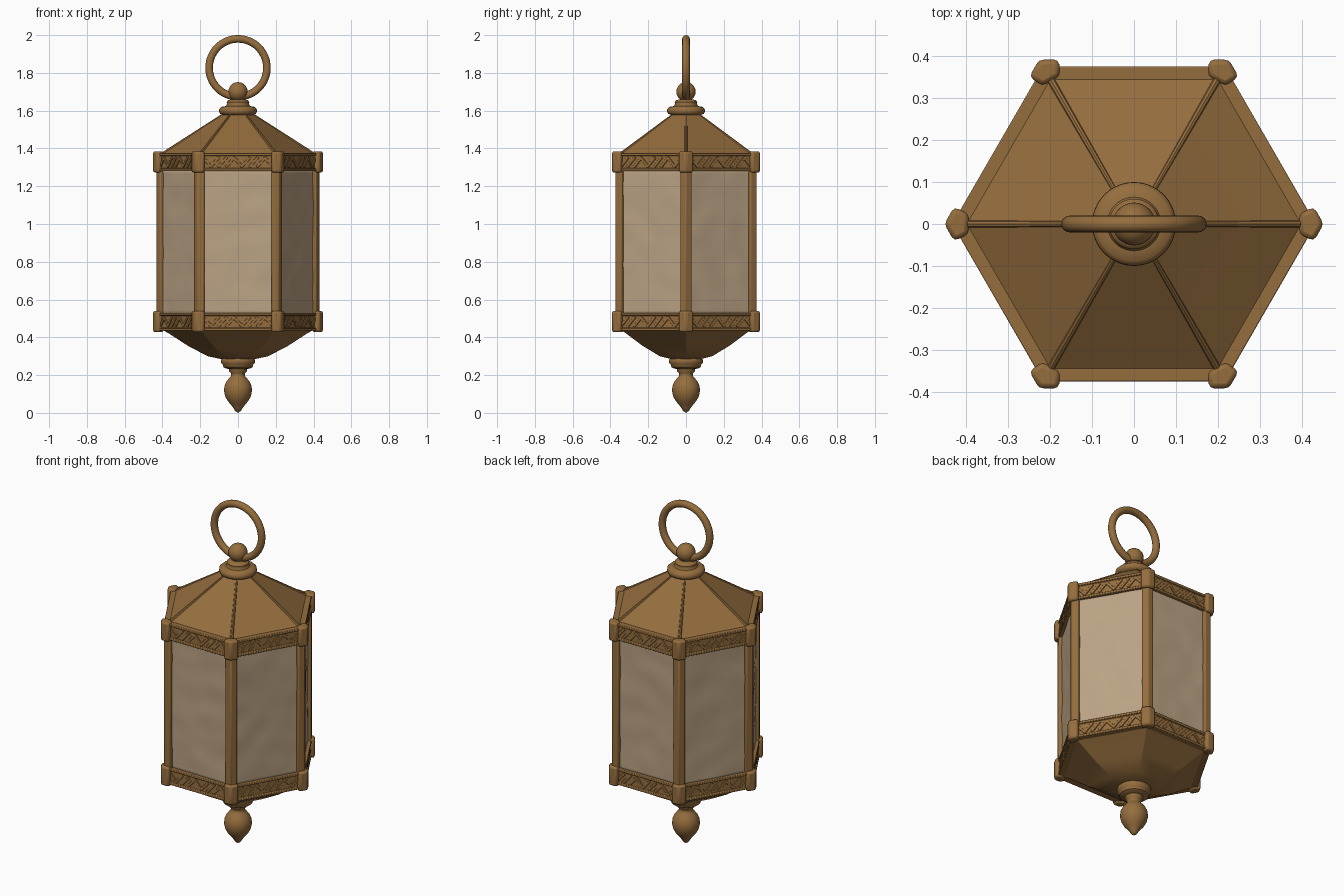
import bpy, bmesh, math
from mathutils import Vector, Matrix, noise

if "Cube" in bpy.data.objects:
    bpy.data.objects.remove(bpy.data.objects["Cube"])


def material(name, col):
    m = bpy.data.materials.new(name)
    m.diffuse_color = (*col, 1)
    m.use_nodes = True
    m.node_tree.nodes["Principled BSDF"].inputs["Base Color"].default_value = m.diffuse_color
    return m


BRASS = material("aged brass", (0.30, 0.155, 0.048))
GLASS = material("frosted glass", (0.50, 0.37, 0.235))


def finish(bm, name, mat, bevel=0, smooth=30):
    bmesh.ops.remove_doubles(bm, verts=bm.verts, dist=1e-5)
    bmesh.ops.recalc_face_normals(bm, faces=bm.faces)
    me = bpy.data.meshes.new(name)
    bm.to_mesh(me)
    bm.free()
    ob = bpy.data.objects.new(name, me)
    bpy.context.collection.objects.link(ob)
    me.materials.append(mat)
    if bevel:
        b = ob.modifiers.new("bevel", 'BEVEL')
        b.width, b.segments, b.limit_method = bevel, 2, 'ANGLE'
    if smooth:
        bpy.ops.object.select_all(action='DESELECT')
        ob.select_set(True)
        bpy.context.view_layer.objects.active = ob
        bpy.ops.object.shade_smooth_by_angle(angle=math.radians(smooth))
    return ob


def lathe(name, profile, segs=40, closed=False, bevel=0):
    """Spin an (r, z) profile; six segments give the hexagonal parts."""
    bm = bmesh.new()
    rings = []
    for i in range(segs):
        a = 2 * math.pi * i / segs
        rings.append([bm.verts.new((r * math.cos(a), r * math.sin(a), z)) for r, z in profile])
    n = len(profile)
    for i in range(segs):
        p, q = rings[i], rings[(i + 1) % segs]
        for j in range(n if closed else n - 1):
            k = (j + 1) % n
            bm.faces.new((p[j], q[j], q[k], p[k]))
    return finish(bm, name, BRASS, bevel, 45 if segs > 6 else 20)


def corner_prisms(bm, r, wing, depth, z0, z1):
    """Chevron-shaped prisms wrapped around the six hexagon corners."""
    c, s = math.cos(math.radians(120)) * wing, math.sin(math.radians(120)) * wing
    pts = [(r, 0), (r + c, s), (r + c - depth, s * 0.6), (r + c - depth, -s * 0.6), (r + c, -s)]
    for k in range(6):
        rot = Matrix.Rotation(math.radians(60 * k), 3, 'Z')
        lo, hi = ([bm.verts.new(rot @ Vector((x, y, z))) for x, y in pts] for z in (z0, z1))
        bm.faces.new(lo)
        bm.faces.new(hi)
        for i in range(5):
            j = (i + 1) % 5
            bm.faces.new((lo[i], lo[j], hi[j], hi[i]))


def side_matrix(k, apothem, z):
    """Local x along the side, y up, z outward."""
    a = math.radians(30 + 60 * k)
    n = Vector((math.cos(a), math.sin(a), 0))
    t = Vector((-n.y, n.x, 0))
    m = Matrix((t, (0, 0, 1), n)).transposed().to_4x4()
    m.translation = n * apothem + Vector((0, 0, z))
    return m


# Roof, hip ribs and lower bowl
lathe("roof", [(0, 1.35), (0.422, 1.36), (0.385, 1.383), (0.068, 1.59), (0, 1.59)], 6)
lathe("bowl", [(0, 0.45), (0.41, 0.445), (0.365, 0.42), (0.265, 0.355), (0.16, 0.30), (0.09, 0.285), (0, 0.285)], 6)
bm = bmesh.new()
for k in range(6):
    rot = Matrix.Rotation(math.radians(60 * k), 4, 'Z')
    a, b = Vector((0.40, 0, 1.37)), Vector((0.075, 0, 1.582))
    d = b - a
    bmesh.ops.create_cone(bm, cap_ends=True, segments=8, radius1=0.009, radius2=0.006, depth=d.length,
                          matrix=rot @ Matrix.Translation((a + b) / 2) @ d.to_track_quat('Z', 'Y').to_matrix().to_4x4())
finish(bm, "roof_ribs", BRASS)

# Hexagonal bands with raised rims, engraved strokes and corner caps
for name, z0, z1 in (("lower", 0.435, 0.53), ("upper", 1.28, 1.375)):
    e = 0.014
    lathe(name + "_band", [(0.385, z0), (0.433, z0), (0.433, z0 + e), (0.423, z0 + e), (0.423, z1 - e),
                           (0.433, z1 - e), (0.433, z1), (0.385, z1)], 6, True, 0.003)
    bm = bmesh.new()
    for k in range(6):
        for i in range(-4, 5):
            tilt = math.radians(-42 if (i + k) % 4 else 42)
            bmesh.ops.create_cube(bm, size=1, matrix=side_matrix(k, 0.366, (z0 + z1) / 2)
                                  @ Matrix.Translation((i * 0.041, 0, 0)) @ Matrix.Rotation(tilt, 4, 'Z')
                                  @ Matrix.Diagonal((0.015, 0.072, 0.012, 1)))
    finish(bm, name + "_band_strokes", BRASS, 0.002)
    bm = bmesh.new()
    corner_prisms(bm, 0.452, 0.047, 0.035, z0 - 0.008, z1 + 0.01)
    finish(bm, name + "_corner_caps", BRASS, 0.011)

# Corner posts
bm = bmesh.new()
corner_prisms(bm, 0.432, 0.037, 0.03, 0.5, 1.31)
finish(bm, "corner_posts", BRASS, 0.006)

# Six rippled panes
for k in range(6):
    bm = bmesh.new()
    bmesh.ops.create_grid(bm, x_segments=16, y_segments=28, size=0.5)
    m = side_matrix(k, 0.356, 0.905)
    for v in bm.verts:
        p = Vector((v.co.x * 0.395, v.co.y * 0.78, 0))
        p.z = 0.004 * noise.noise(Vector((p.x * 9 + 7 * k, p.y * 9, 0.3)))
        v.co = m @ p
    pane = finish(bm, "pane_%d" % (k + 1), GLASS)
    pane.modifiers.new("thickness", 'SOLIDIFY').thickness = 0.012

# Top collar with ball and hanging ring
lathe("top_collar", [(0, 1.575), (0.075, 1.575), (0.095, 1.584), (0.1, 1.595), (0.099, 1.61), (0.088, 1.62),
                     (0.064, 1.624), (0.058, 1.634), (0.06, 1.645), (0.053, 1.655), (0.036, 1.66), (0, 1.66)])
bm = bmesh.new()
bmesh.ops.create_uvsphere(bm, u_segments=32, v_segments=18, radius=0.051, matrix=Matrix.Translation((0, 0, 1.70)))
finish(bm, "top_ball", BRASS)
bpy.ops.mesh.primitive_torus_add(major_segments=64, minor_segments=16, major_radius=0.153, minor_radius=0.02,
                                 location=(0, 0, 1.827), rotation=(math.pi / 2, 0, 0))
ring = bpy.context.object
ring.name = "hanging_ring"
ring.data.materials.append(BRASS)
bpy.ops.object.shade_smooth_by_angle()

# Bottom collar and drop finial
lathe("bottom_finial", [(0, 0.295), (0.08, 0.293), (0.09, 0.282), (0.09, 0.265), (0.08, 0.255), (0.077, 0.242),
                        (0.066, 0.236), (0.048, 0.232), (0.046, 0.218), (0.036, 0.208), (0.036, 0.196),
                        (0.046, 0.185), (0.062, 0.165), (0.072, 0.142), (0.074, 0.115), (0.068, 0.088),
                        (0.054, 0.062), (0.037, 0.043), (0.026, 0.028), (0.015, 0.01), (0, 0)])
